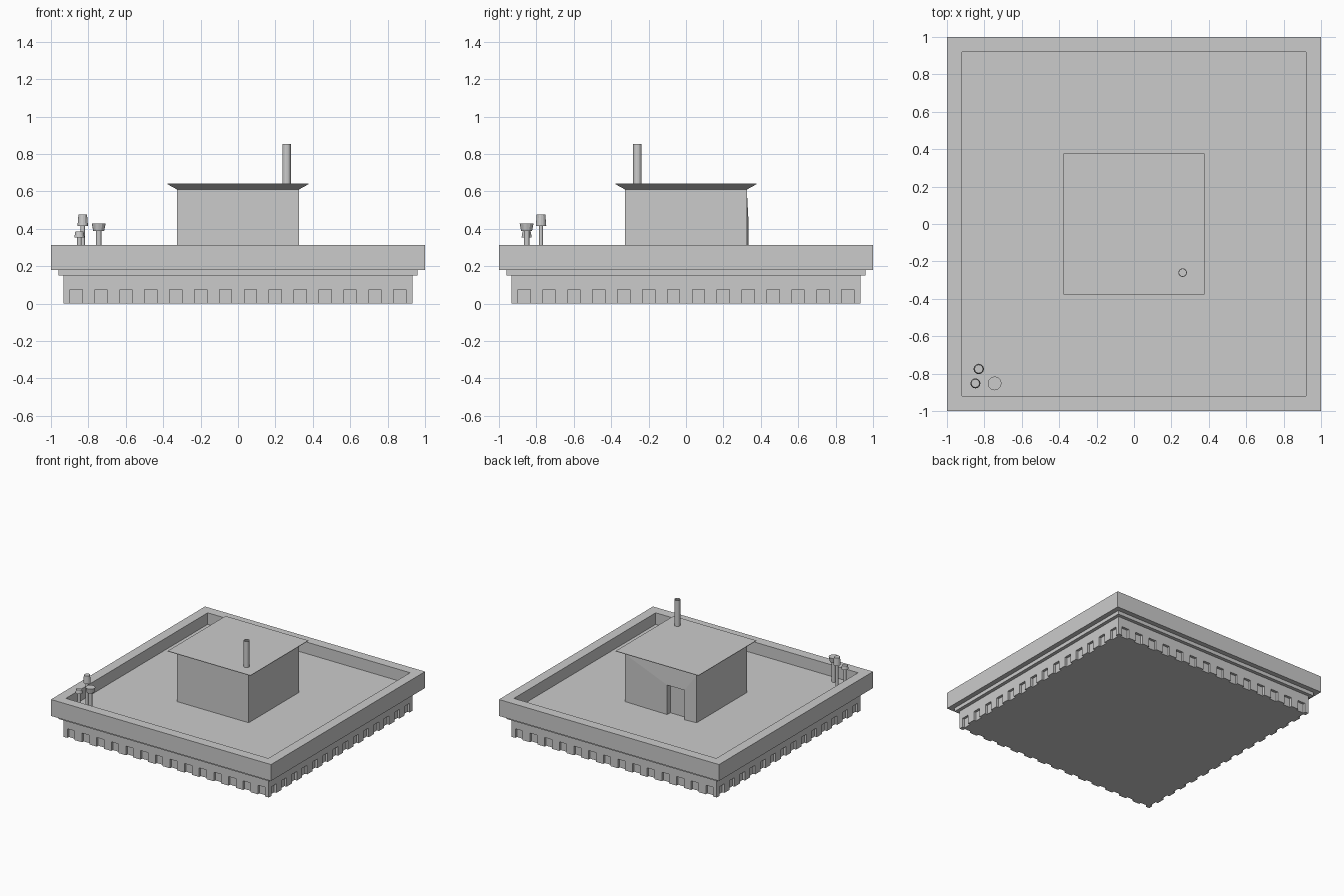
import bpy, bmesh, math

if "Cube" in bpy.data.objects:
    bpy.data.objects.remove(bpy.data.objects["Cube"])

FLOOR = 0.22


def to_object(bm, name, recalc=True):
    if recalc:
        bmesh.ops.recalc_face_normals(bm, faces=bm.faces)
    me = bpy.data.meshes.new(name)
    bm.to_mesh(me)
    bm.free()
    ob = bpy.data.objects.new(name, me)
    bpy.context.collection.objects.link(ob)
    return ob


def loft(name, profile, sides, centre=(0, 0)):
    """Stack regular rings from (radius or half width, z) pairs and cap the ends."""
    bm = bmesh.new()
    square = sides == 4
    k = math.sqrt(2) if square else 1
    off = math.pi / 4 if square else 0
    rings = []
    for r, z in profile:
        rings.append([bm.verts.new((centre[0] + r * k * math.cos(off + 2 * math.pi * i / sides),
                                    centre[1] + r * k * math.sin(off + 2 * math.pi * i / sides), z))
                      for i in range(sides)])
    for a, b in zip(rings, rings[1:]):
        for i in range(sides):
            j = (i + 1) % sides
            bm.faces.new((a[i], a[j], b[j], b[i]))
    bm.faces.new(rings[0])
    bm.faces.new(rings[-1])
    return to_object(bm, name)


# Main block: wall, stepped cornice, parapet and sunken roof deck
WALL = 0.932
block = loft("roof_block", [(WALL, 0), (WALL, 0.15), (0.96, 0.15), (0.96, 0.18), (1, 0.18),
                            (1, 0.315), (0.92, 0.315), (0.92, FLOOR)], 4)

# Row of shallow window recesses along the bottom of every wall
N, DEPTH, TOP, WIDTH = 14, 0.02, 0.075, 0.066
bm = bmesh.new()
for side in range(4):
    for i in range(N):
        t = -WALL + (i + 0.5) * 2 * WALL / N
        vs = bmesh.ops.create_cube(bm, size=1)["verts"]
        for v in vs:
            x = t + v.co.x * WIDTH
            y = -WALL + v.co.y * 2 * DEPTH
            z = TOP if v.co.z > 0 else -0.05
            for _ in range(side):
                x, y = -y, x
            v.co = (x, y, z)
cutter = to_object(bm, "window_cutter")
cutter.hide_render = True
mod = block.modifiers.new("windows", "BOOLEAN")
mod.operation = "DIFFERENCE"
mod.solver = "EXACT"
mod.object = cutter
bpy.context.view_layer.objects.active = block
block.select_set(True)
bpy.ops.object.modifier_apply(modifier=mod.name)
bpy.data.objects.remove(cutter)

# Stair house walls, with a recessed door in the slightly bulging back wall
H, T, F = 0.325, 0.61, 0.333
bm = bmesh.new()
V = lambda x, y, z: bm.verts.new((x, y, z))
low = [V(-H, H, FLOOR), V(-H, -H, FLOOR), V(H, -H, FLOOR), V(H, H, FLOOR)]
top = [V(-H, H, T), V(-H, -H, T), V(H, -H, T), V(H, H, T)]
for i in range(3):
    bm.faces.new((low[i], low[i + 1], top[i + 1], top[i]))
door = [(-0.062, FLOOR), (-0.062, 0.462), (-0.218, 0.462), (-0.218, FLOOR)]
fr = [V(x, F, z) for x, z in door]
inn = [V(x, F - 0.04, z) for x, z in door]
bm.faces.new((low[3], fr[0], fr[1]))
bm.faces.new((low[3], fr[1], top[3]))
bm.faces.new((top[3], fr[1], fr[2]))
bm.faces.new((top[3], fr[2], top[0]))
bm.faces.new((top[0], fr[2], low[0]))
bm.faces.new((low[0], fr[2], fr[3]))
for i in range(3):
    bm.faces.new((fr[i], inn[i], inn[i + 1], fr[i + 1]))
bm.faces.new(inn)
to_object(bm, "stair_house")

# Flared roof slab
loft("stair_house_roof", [(H, T), (0.376, 0.638), (0.376, 0.642)], 4)

# Chimney pipe with a hollow top
loft("chimney_pipe", [(0.023, 0.635), (0.023, 0.855), (0.019, 0.855), (0.019, 0.845)], 16, (0.26, -0.26))

# Three roof vents: x, y, pipe radius, head base z, head top z, lower and upper head radius
vents = [(-0.83, -0.775, 0.011, 0.415, 0.477, 0.028, 0.023),
         (-0.745, -0.852, 0.014, 0.388, 0.428, 0.029, 0.037),
         (-0.848, -0.852, 0.012, 0.355, 0.385, 0.027, 0.022)]
for n, (x, y, r, z0, z1, r0, r1) in enumerate(vents, 1):
    ob = loft(f"roof_vent_{n}", [(r, FLOOR), (r, z0), (r0, z0), (r1, z1)], 12, (x, y))
